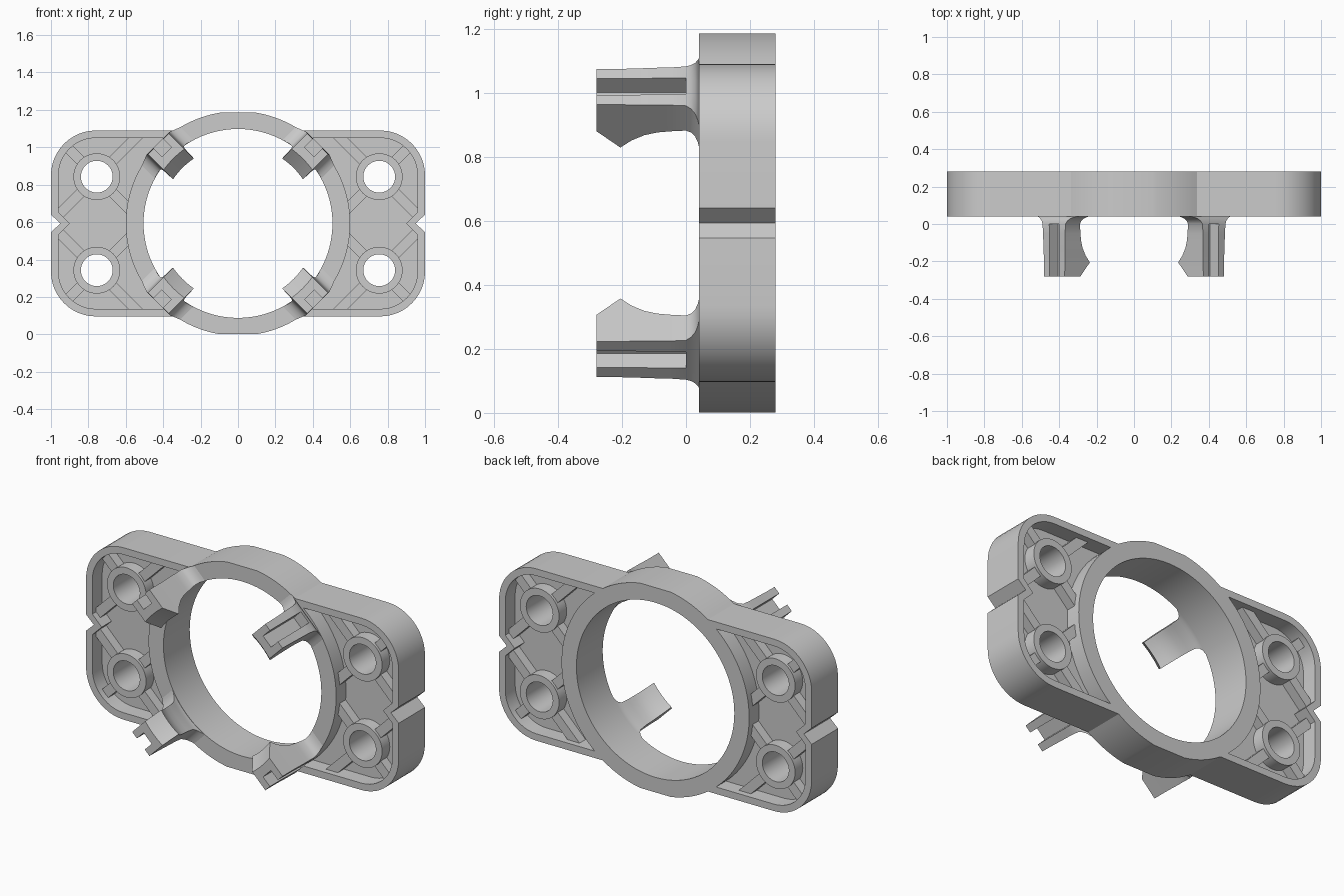
import bpy, bmesh
from math import sin, cos, asin, pi, sqrt, radians
from mathutils import Matrix, Vector

if "Cube" in bpy.data.objects:
    bpy.data.objects.remove(bpy.data.objects["Cube"])

CZ = 0.593          # height of the bore centre
Y0, Y1 = 0.04, 0.28  # front and back of the flange


def arc(cx, cz, r, a0, a1, n):
    return [(cx + r * cos(a0 + (a1 - a0) * i / n), cz + r * sin(a0 + (a1 - a0) * i / n))
            for i in range(n + 1)]


def finish(bm, name):
    bmesh.ops.recalc_face_normals(bm, faces=bm.faces)
    me = bpy.data.meshes.new(name)
    bm.to_mesh(me)
    bm.free()
    ob = bpy.data.objects.new(name, me)
    bpy.context.collection.objects.link(ob)
    return ob


def prism(name, pts, y0, y1):
    """Extrude an (x, z) outline, relative to the bore centre, along y."""
    bm = bmesh.new()
    lo = [bm.verts.new((x, y0, z + CZ)) for x, z in pts]
    hi = [bm.verts.new((x, y1, z + CZ)) for x, z in pts]
    bm.faces.new(lo)
    bm.faces.new(hi)
    for i in range(len(pts)):
        j = (i + 1) % len(pts)
        bm.faces.new((lo[i], lo[j], hi[j], hi[i]))
    return finish(bm, name)


def circle(x, z, r, n):
    return arc(x, z, r, 0, 2 * pi, n)[:-1]


def boolean(target, tool, op):
    mod = target.modifiers.new(op, 'BOOLEAN')
    mod.operation, mod.object, mod.solver = op, tool, 'EXACT'
    bpy.context.view_layer.objects.active = target
    bpy.ops.object.modifier_apply(modifier=mod.name)
    bpy.data.objects.remove(tool)


def smooth(ob):
    bpy.ops.object.select_all(action='DESELECT')
    ob.select_set(True)
    bpy.context.view_layer.objects.active = ob
    bpy.ops.object.shade_smooth_by_angle(angle=radians(30))


# Flange outline: one quarter, mirrored twice
quarter = ([(0.95, 0), (1.0, 0.047)] + arc(0.76, 0.257, 0.24, 0, pi / 2, 12)
           + arc(0, 0, 0.6, asin(0.497 / 0.6), asin(0.592 / 0.6), 10))
half = quarter + [(-x, z) for x, z in reversed(quarter)]
flange = prism("mounting_flange", half + [(x, -z) for x, z in reversed(half[1:-1])], Y0, Y1)

# Pockets on both faces, leaving a thin web in the middle
p = ([(0.9, 0), (0.96, 0.06)] + arc(0.76, 0.257, 0.2, 0, pi / 2, 12)
     + arc(0, 0, 0.6, asin(0.457 / 0.6), 0, 16))
p += [(x, -z) for x, z in reversed(p[1:-1])]
for s in (1, -1):
    side = [(s * x, z) for x, z in p]
    for y0, y1 in ((-0.1, 0.13), (0.19, 0.4)):
        boolean(flange, prism("pocket_cutter", side, y0, y1), 'DIFFERENCE')

# Screw bosses with four diagonal ribs each
BX, BZ, H = 0.755, 0.25, 0.0275
for sx in (1, -1):
    for sz in (1, -1):
        for dx, dz, length in ((1, 1, 0.22), (-1, 1, 0.32), (-1, -1, 0.27), (1, -1, 0.295)):
            d = Vector((dx, dz)).normalized()
            n = Vector((-d.y, d.x)) * H
            b = Vector((BX, BZ))
            a, e = b + d * 0.1, b + d * length
            rib = [(sx * v.x, sz * v.y) for v in (a - n, e - n, e + n, a + n)]
            boolean(flange, prism("rib", rib, 0.075, 0.245), 'UNION')
        boolean(flange, prism("boss", circle(sx * BX, sz * BZ, 0.125, 40), 0.06, 0.26), 'UNION')
        boolean(flange, prism("hole_cutter", circle(sx * BX, sz * BZ, 0.085, 40), -0.1, 0.4),
                'DIFFERENCE')

# Central bore
boolean(flange, prism("bore_cutter", circle(0, 0, 0.505, 96), -0.1, 0.4), 'DIFFERENCE')
smooth(flange)

# Snap clips: lofted sections of (y, inner radius, outer radius, half width, slot floor)
SECTIONS = [
    (-0.28, 0.49, 0.602, 0.078, 0.54), (-0.205, 0.42, 0.602, 0.079, 0.54),
    (-0.17, 0.452, 0.602, 0.08, 0.54), (-0.13, 0.476, 0.603, 0.081, 0.54),
    (-0.09, 0.489, 0.604, 0.082, 0.54), (-0.05, 0.495, 0.604, 0.083, 0.54),
    (0.0, 0.503, 0.605, 0.087, 0.54), (0.0, 0.503, 0.605, 0.087, 0.605),
    (0.016, 0.506, 0.601, 0.097, 0.601), (0.029, 0.507, 0.595, 0.113, 0.595),
    (0.037, 0.507, 0.587, 0.133, 0.587), (0.041, 0.507, 0.58, 0.15, 0.58),
    (0.06, 0.508, 0.58, 0.15, 0.58)]


def clip(name, angle):
    rot = Matrix.Translation((0, 0, CZ)) @ Matrix.Rotation(-angle, 4, 'Y')
    bm = bmesh.new()
    rings = []
    for y, ri, ro, w, floor in SECTIONS:
        ts = [w * (i / 4 - 1) for i in range(9)]
        s = 0.036
        pts = [(sqrt(ri * ri - t * t), t) for t in ts]
        pts += [(ro, w), (ro, s), (floor, s), (floor, -s), (ro, -s), (ro, -w)]
        rings.append([bm.verts.new(rot @ Vector((r, y, t))) for r, t in pts])
    for a, b in zip(rings, rings[1:]):
        for i in range(len(a)):
            j = (i + 1) % len(a)
            bm.faces.new((a[i], a[j], b[j], b[i]))
    bm.faces.new(rings[0])
    bm.faces.new(rings[-1])
    bmesh.ops.remove_doubles(bm, verts=bm.verts, dist=1e-5)
    smooth(finish(bm, name))


for i in range(4):
    clip("snap_clip_%d" % (i + 1), pi / 4 + i * pi / 2)
